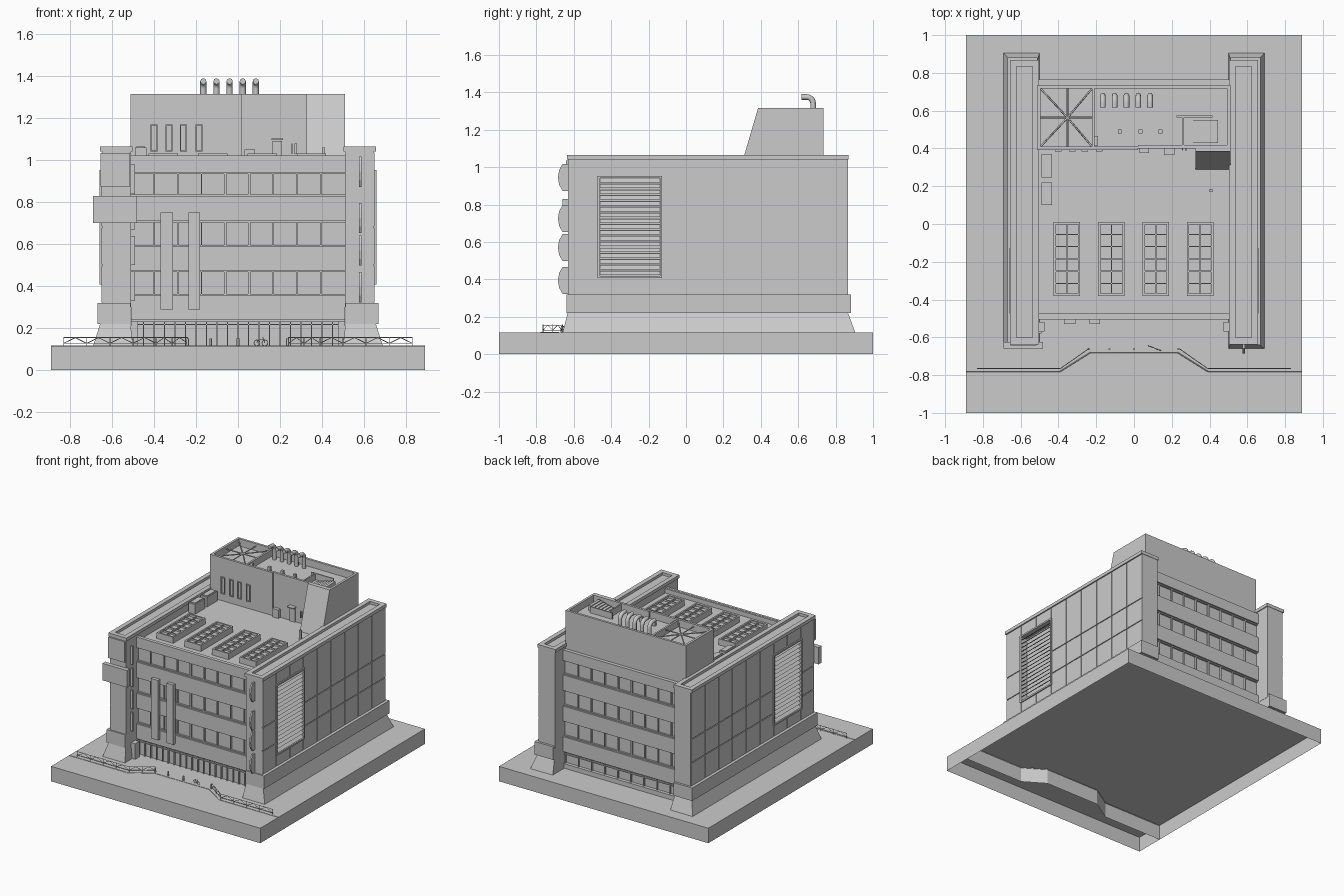
import bpy, bmesh, math
from mathutils import Vector

if "Cube" in bpy.data.objects:
    bpy.data.objects.remove(bpy.data.objects["Cube"])

# ---------- helpers ----------
def finish(name, bm):
    me = bpy.data.meshes.new(name)
    bm.normal_update()
    bm.to_mesh(me)
    bm.free()
    ob = bpy.data.objects.new(name, me)
    bpy.context.collection.objects.link(ob)
    return ob

def hexa(bm, lo, z0, hi, z1):
    """Solid between two rectangles (x0, x1, y0, y1) at heights z0 and z1."""
    vs = []
    for (a, b, c, d), z in ((lo, z0), (hi, z1)):
        vs += [bm.verts.new(p) for p in ((a, c, z), (b, c, z), (b, d, z), (a, d, z))]
    for f in ((3, 2, 1, 0), (4, 5, 6, 7), (0, 1, 5, 4), (1, 2, 6, 5), (2, 3, 7, 6), (3, 0, 4, 7)):
        bm.faces.new([vs[i] for i in f])

def mirror_x(ob):
    m = ob.modifiers.new("Mirror", 'MIRROR')
    m.use_mirror_merge = False
    return ob

def solids(name, items, mirror=False):
    """items: (x0, x1, y0, y1, z0, z1) boxes, or (lower rect, z0, upper rect, z1)."""
    bm = bmesh.new()
    for it in items:
        if len(it) == 6:
            hexa(bm, it[:4], it[4], it[:4], it[5])
        else:
            hexa(bm, *it)
    ob = finish(name, bm)
    return mirror_x(ob) if mirror else ob

def ring(x0, x1, y0, y1, z0, z1, t):
    return [(x0, x1, y0, y0 + t, z0, z1), (x0, x1, y1 - t, y1, z0, z1),
            (x0, x0 + t, y0 + t, y1 - t, z0, z1), (x1 - t, x1, y0 + t, y1 - t, z0, z1)]

def tube(name, paths, r, res=1, mirror=False):
    cu = bpy.data.curves.new(name, 'CURVE')
    cu.dimensions = '3D'
    cu.bevel_depth, cu.bevel_resolution, cu.use_fill_caps = r, res, True
    for path in paths:
        sp = cu.splines.new('POLY')
        sp.points.add(len(path) - 1)
        for p, co in zip(sp.points, path):
            p.co = (*co, 1)
    ob = bpy.data.objects.new(name, cu)
    bpy.context.collection.objects.link(ob)
    return mirror_x(ob) if mirror else ob

G = 0.115  # pavement height

# ---------- open-bottomed base with stepped kerb ----------
bm = bmesh.new()
hexa(bm, (-.89, .89, -1, 1), 0, (-.89, .89, -1, 1), G)
bm.faces.ensure_lookup_table()
bmesh.ops.delete(bm, geom=[bm.faces[0]], context='FACES_ONLY')
kerb = [(-.89, -.78), (-.39, -.78), (-.23, -.68), (.23, -.68), (.39, -.78), (.89, -.78)]
for (ax, ay), (bx, by) in zip(kerb, kerb[1:]):
    bm.faces.new([bm.verts.new(p) for p in ((bx, by, 0), (ax, ay, 0), (ax, ay, G), (bx, by, G))])
finish("base", bm)
tube("kerb_edge", [[(x, y, G) for x, y in kerb]], .003, 0)

# ---------- side slabs with louvre recess, panels, plinth and cap ----------
LY0, LY1, LZ0, LZ1 = -.465, -.135, .415, .945
solids("side_slab", [(.51, .60, -.63, .865, .3, 1.045),
                     (.60, .645, -.63, LY0, .3, 1.045), (.60, .645, LY1, .865, .3, 1.045),
                     (.60, .645, LY0, LY1, .3, LZ0), (.60, .645, LY0, LY1, LZ1, 1.045)], True)
panels = []
ys = [-.63, LY0, -.3, LY1, .03, .195, .365, .53, .695, .865]
zs = [.32, .5, .68, 1.04]
g = .003
for y0, y1 in zip(ys, ys[1:]):
    inside = LY0 <= y0 and y1 <= LY1
    for z0, z1 in ([(.32, LZ0), (LZ1, 1.04)] if inside else zip(zs, zs[1:])):
        panels.append((.644, .651, y0 + g, y1 - g, z0 + g, z1 - g))
solids("cladding_panels", panels, True)
solids("slab_plinth", [(.512, .67, -.64, .882, .22, .32)], True)
solids("slab_flared_foot", [((.50, .69, -.66, .905), G, (.512, .656, -.632, .866), .222)], True)
solids("slab_cap", ring(.503, .657, -.637, .868, 1.04, 1.065, .035), True)

# louvre slats and frame
slats = []
for i in range(17):
    z = LZ0 + .008 + i * .031
    slats.append(((.648, .655, LY0, LY1), z, (.622, .629, LY0, LY1), z + .022))
solids("louvre_slats", slats, True)
solids("louvre_frame", [(.64, .66, LY0 - .008, LY0 + .004, LZ0, LZ1), (.64, .66, LY1 - .004, LY1 + .008, LZ0, LZ1),
                        (.64, .66, LY0 - .008, LY1 + .008, LZ0 - .008, LZ0 + .004),
                        (.64, .66, LY0 - .008, LY1 + .008, LZ1 - .004, LZ1 + .008)], True)

# ---------- main body, spandrel bands and windows ----------
F, B = -.505, .765  # front and back facade planes
solids("building_core", [(-.51, .51, F + .025, B - .025, G, .985)])
bands = [(.24, .355), (.475, .59), (.71, .83), (.94, 1.02)]
solids("front_bands", [(-.51, .51, F, F + .03, a, b) for a, b in bands])
solids("back_bands", [(-.51, .51, B - .03, B, a, b) for a, b in bands + [(G, .15)]])
floors = [(.355, .475), (.59, .71), (.83, .94)]
for name, ya, yb in (("front", F + .012, F + .026), ("back", B - .026, B - .012)):
    bars = []
    for a, b in floors:
        for i in range(-4, 6):
            x = -.06 + .1135 * i
            w = .006 if i in (0, 1) else .003
            if abs(x) < .5:
                bars.append((x - w, x + w, ya, yb, a, b))
        bars += [(-.51, .51, ya, yb, a, a + .007), (-.51, .51, ya, yb, b - .007, b)]
    solids(name + "_window_frames", bars)
    n = 20 if name == "front" else 9
    ground = [(-.5 + i / n - .003, -.5 + i / n + .003, ya, yb, G, .24) for i in range(n + 1)]
    ground += [(-.51, .51, ya, yb, .215, .22), (-.51, .51, ya, yb, .232, .24)]
    solids(name + "_ground_glazing_bars", ground)
solids("roof_parapet", [(-.51, .51, F, F + .018, .98, 1.022), (-.51, .51, B - .018, B, .98, 1.022)])
solids("entrance_posts", [(.475, .51, -.57, -.52, G, .235)], True)

# ---------- signs on the facade (blank) ----------
solids("hanging_banners", [(-.37, -.31, -.53, F, .29, .75), (-.235, -.18, -.53, F, .29, .75)])
solids("projecting_sign_box", [(-.69, -.482, -.66, -.625, .70, .83)])
solids("left_pier_panel", [(-.655, -.515, -.642, -.625, .875, 1.035)])
bm = bmesh.new()
for zc in (.395, .57, .725, .945):
    prof = [(0, -.072), (.03, -.072), (.048, -.04), (.055, 0), (.048, .04), (.03, .072), (0, .072)]
    lo = [bm.verts.new((.575, -.63 - d, zc + h)) for d, h in prof]
    hi = [bm.verts.new((.587, -.63 - d, zc + h)) for d, h in prof]
    bm.faces.new(lo[::-1])
    bm.faces.new(hi)
    for i in range(7):
        j = (i + 1) % 7
        bm.faces.new((lo[i], lo[j], hi[j], hi[i]))
bmesh.ops.recalc_face_normals(bm, faces=bm.faces[:])
finish("right_pier_fins", bm)
solids("left_pier_fins", [(-.512, -.49, -.58, -.568, z, z + .14) for z in (.33, .5, .67, .84)])

# ---------- skylights and roof units ----------
sky, glass = [], []
for cx in (-.355, -.12, .115, .35):
    x0, x1, y0, y1 = cx - .07, cx + .07, -.38, .01
    sky += ring(x0, x1, y0, y1, .98, 1.032, .012)
    sky.append((cx - .003, cx + .003, y0, y1, .99, 1.028))
    sky += [(x0, x1, y0 + i * .065 - .003, y0 + i * .065 + .003, .99, 1.028) for i in range(1, 6)]
    glass.append((x0 + .005, x1 - .005, y0 + .005, y1 - .005, .98, 1.015))
solids("skylight_frames", sky)
solids("skylight_glass", glass)
solids("roof_units", [(-.49, -.435, .245, .37, .98, 1.06), (-.49, -.435, .1, .22, .98, 1.06),
                      (-.483, -.442, .255, .36, 1.06, 1.066), (-.483, -.442, .11, .21, 1.06, 1.066),
                      (.4, .415, .17, .185, .98, 1.06)])

# ---------- penthouse ----------
T = 1.315
solids("penthouse", [(-.513, .02, .392, .735, .98, 1.26), (.02, .51, .4, .735, .98, 1.26)]
       + [(-.513, .51, .717, .735, 1.26, T), (-.513, .02, .392, .41, 1.26, T), (.02, .51, .4, .418, 1.26, T),
          (-.513, -.495, .41, .717, 1.26, T), (.492, .51, .418, .717, 1.26, T),
          (-.222, -.208, .41, .717, 1.26, T - .005)])
solids("penthouse_sloped_front", [((.325, .51, .287, .402), .98, (.325, .51, .385, .402), T)])
slots = []
for x in (-.40, -.328, -.26, -.185):
    slots += [(x - .017, x - .011, .384, .394, 1.04, 1.17), (x + .011, x + .017, .384, .394, 1.04, 1.17),
              (x - .017, x + .017, .384, .394, 1.164, 1.17), (x - .017, x + .017, .384, .394, 1.04, 1.046)]
solids("penthouse_vent_frames", slots)
solids("penthouse_door", [(.165, .21, .39, .402, .98, 1.09), (.16, .215, .365, .402, 1.095, 1.103),
                          (.03, .08, .375, .402, .98, 1.05), (.255, .26, .39, .402, 1.03, 1.08),
                          (.27, .28, .39, .402, 1.03, 1.08)])
# cross bracing in the open bay
c = Vector((-.352, .563, 1.295))
ends = [(x, y, 1.295) for x in (-.495, -.222) for y in (.41, .563, .717)] + [(-.352, .41, 1.295), (-.352, .717, 1.295)]
tube("bay_bracing", [[c, e] for e in ends], .005, 0)
# gooseneck exhaust pipes
pipes = []
for i in range(5):
    x = -.165 + .0625 * i
    arc = [(x, .645 + .035 * math.cos(a), 1.34 + .035 * math.sin(a)) for a in [math.radians(d) for d in range(0, 91, 18)]]
    pipes.append([(x, .68, 1.25)] + arc + [(x, .617, 1.375)])
tube("exhaust_pipes", pipes, .015, 2)
# small vents and stair enclosure on the penthouse roof
solids("penthouse_small_vents", [(x - .01, x + .01, .48, .5, 1.255, 1.30) for x in (-.075, .035, .14)]
       + [(-.208, -.19, .415, .465, 1.255, 1.30)])
solids("stair_enclosure", [(.225, .415, .565, .575, 1.255, 1.308), (.255, .265, .418, .565, 1.255, 1.308)])
solids("stair_treads", [(.29 + .022 * i, .312 + .022 * i, .43, .55, 1.255, 1.265 + .006 * i) for i in range(7)])

# ---------- street furniture ----------
fence = []
pts = [(.83 - .11 * i, -.765) for i in range(5)] + [(.315, -.713), (.24, -.66)]
for z in (.128, .155):
    fence.append([(x, y, z) for x, y in pts])
for x, y in pts:
    fence.append([(x, y, G), (x, y, .158)])
for (ax, ay), (bx, by) in zip(pts, pts[1:]):
    fence.append([(ax, ay, .128), ((ax + bx) / 2, (ay + by) / 2, .155), (bx, by, .128)])
tube("fence", fence, .002, 0, True)
tube("bollards", [[(x, -.662, G), (x, -.662, .15)] for x in (-.24, -.13, 0, .235)], .006, 1)
wheels = []
for wx, wy in ((.09, -.65), (.128, -.665)):
    wheels.append([(wx + .014 * math.cos(t * math.pi / 6), wy - .005 * math.cos(t * math.pi / 6),
                    G + .015 + .014 * math.sin(t * math.pi / 6)) for t in range(13)])
frame = [(.09, -.65, .13), (.1, -.654, .148), (.12, -.662, .148), (.128, -.665, .13)]
tube("bicycle", wheels + [frame, [(.12, -.662, .148), (.118, -.661, .158)]], .0018, 0)
